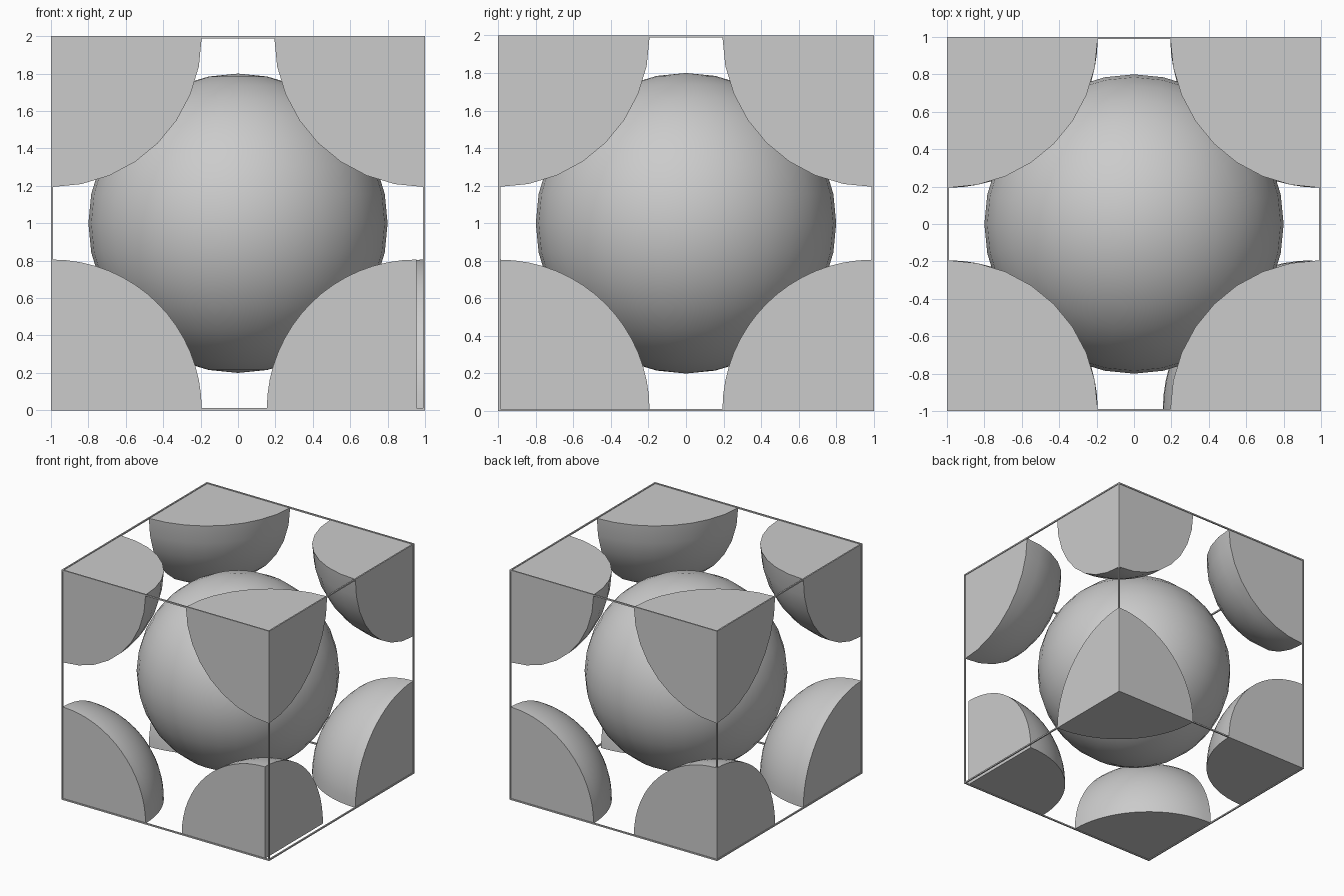
import bpy, bmesh, math
from mathutils import Vector

if "Cube" in bpy.data.objects:
    bpy.data.objects.remove(bpy.data.objects["Cube"])

R = 0.8        # ball radius
E = 0.994      # half spacing of the corner centres
BAR = 0.012    # frame thickness


def finish(bm, name):
    bmesh.ops.recalc_face_normals(bm, faces=bm.faces)
    mesh = bpy.data.meshes.new(name)
    bm.to_mesh(mesh)
    bm.free()
    ob = bpy.data.objects.new(name, mesh)
    bpy.context.collection.objects.link(ob)
    bpy.ops.object.select_all(action='DESELECT')
    ob.select_set(True)
    bpy.context.view_layer.objects.active = ob
    bpy.ops.object.shade_smooth_by_angle(angle=math.radians(35))
    return ob


def ball(segments):
    bm = bmesh.new()
    bmesh.ops.create_uvsphere(bm, u_segments=segments, v_segments=segments // 2, radius=R)
    return bm


# whole ball in the middle
finish(ball(32), "centre_ball").location = (0, 0, 1)

# eighth of a ball in every corner, flat sides facing out
for sx in (-1, 1):
    for sy in (-1, 1):
        for sz in (-1, 1):
            bm = ball(32 if sz > 0 else 64)
            for normal in (Vector((sx, 0, 0)), Vector((0, sy, 0)), Vector((0, 0, sz))):
                cut = bmesh.ops.bisect_plane(
                    bm, geom=bm.verts[:] + bm.edges[:] + bm.faces[:], dist=1e-5,
                    plane_co=(0, 0, 0), plane_no=normal, clear_outer=True)
                rim = [e for e in bm.edges if e.is_boundary]
                bmesh.ops.holes_fill(bm, edges=rim, sides=0)
            name = "corner_%s_%s_%s" % ("right" if sx > 0 else "left",
                                        "back" if sy > 0 else "front",
                                        "top" if sz > 0 else "bottom")
            ob = finish(bm, name)
            # the front right bottom piece sits slightly inward
            inset = 0.04 if (sx, sy, sz) == (1, -1, -1) else 0
            ob.location = (sx * E - inset, sy * E, 1 + sz * E)

# thin cube frame of twelve bars
bm = bmesh.new()
c = 1 - BAR / 2
for axis in range(3):
    for a in (-c, c):
        for b in (-c, c):
            pos, size = [a, b], [BAR, BAR]
            pos.insert(axis, 0)
            size.insert(axis, 2)
            vs = bmesh.ops.create_cube(bm, size=1)["verts"]
            bmesh.ops.scale(bm, vec=size, verts=vs)
            bmesh.ops.translate(bm, vec=Vector(pos) + Vector((0, 0, 1)), verts=vs)
finish(bm, "cube_frame")
